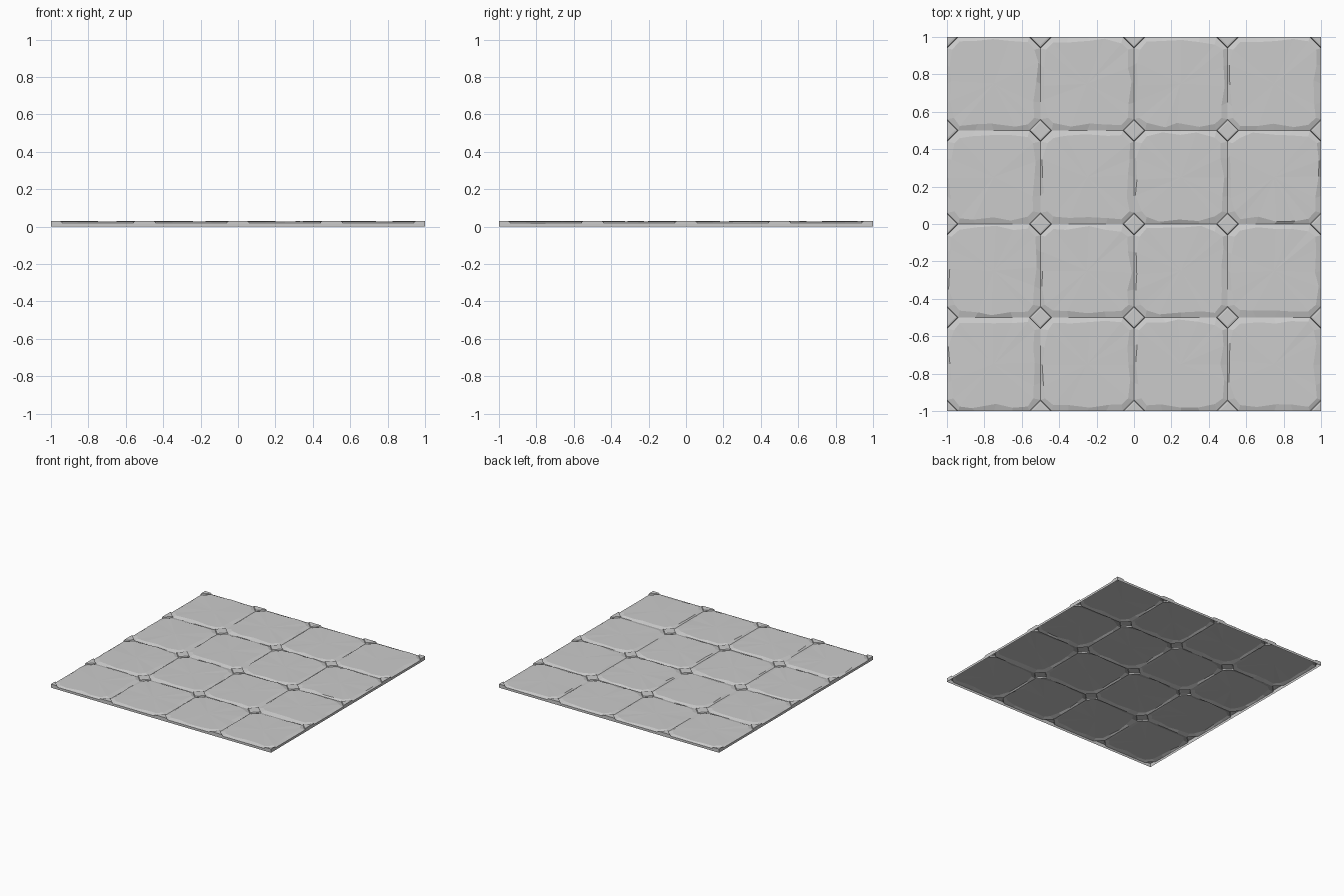
import bpy, bmesh, math, random
from mathutils import Vector

if "Cube" in bpy.data.objects:
    bpy.data.objects.remove(bpy.data.objects["Cube"])

random.seed(4)
GROOVE, TOP = 0.019, 0.028   # groove height and tile face height
HALF, CUT = 0.25, 0.06       # half tile size, corner cut


def make_object(name, bm):
    bmesh.ops.recalc_face_normals(bm, faces=bm.faces)
    if sum(f.normal.z * f.calc_area() for f in bm.faces) < 0:
        bmesh.ops.reverse_faces(bm, faces=bm.faces)
    mesh = bpy.data.meshes.new(name)
    bm.to_mesh(mesh)
    bm.free()
    obj = bpy.data.objects.new(name, mesh)
    bpy.context.collection.objects.link(obj)


def on_border(a, b):
    return any(abs(abs(a[i]) - 1) < 1e-4 and abs(a[i] - b[i]) < 1e-4 for i in (0, 1))


def skirt(bm, v1, v2):
    # Outer wall down to the floor below a border edge
    if on_border(v1.co, v2.co):
        low = [bm.verts.new((v.co.x, v.co.y, 0)) for v in (v2, v1)]
        bm.faces.new((v1, v2, *low))


def loft(bm, outer, inner, center):
    # Bevel ring plus a faceted top fan
    n = len(outer)
    o = [bm.verts.new(p) for p in outer]
    i = [bm.verts.new(p) for p in inner]
    c = bm.verts.new(center)
    for k in range(n):
        j = (k + 1) % n
        bm.faces.new((o[k], o[j], i[j], i[k]))
        bm.faces.new((i[k], i[j], c))
    for k in range(n):
        skirt(bm, o[k], o[(k + 1) % n])


# Worn tile with cut corners and uneven bevels
def tile(cx, cy):
    bm = bmesh.new()
    outer, inner = [], []
    widths = (0.027, 0.028, 0.022, 0.016)   # bottom, right, top, left
    for side in range(4):
        ang = side * math.pi / 2
        c, s = round(math.cos(ang)), round(math.sin(ang))
        e = HALF - CUT
        for t in (-e, -0.1, 0, 0.1, e):
            w = widths[side] * random.uniform(0.4, 1.5)
            ti = t * 0.96 if abs(t) == e else t + random.uniform(-0.02, 0.02)
            if abs(t) == e:
                w = 0.03 + random.uniform(-0.008, 0.012)
            for pts, x, y, z in ((outer, t, -HALF, GROOVE),
                                 (inner, ti, -HALF + w, TOP + random.uniform(-.001, .001))):
                pts.append(Vector((cx + c * x - s * y, cy + s * x + c * y, z)))
    loft(bm, outer, inner, (cx, cy, TOP + 0.0005))
    make_object("floor_tile", bm)


# Small diamond inset, halved or quartered at the border
def diamond(cx, cy):
    bm = bmesh.new()
    dirs = ((1, 0), (0, 1), (-1, 0), (0, -1))
    rings = [[bm.verts.new((cx + r * x, cy + r * y, z)) for x, y in dirs]
             for r, z in ((CUT, GROOVE), (0.056, 0.028), (0.043, 0.030))]
    for a, b in zip(rings, rings[1:]):
        for k in range(4):
            j = (k + 1) % 4
            bm.faces.new((a[k], a[j], b[j], b[k]))
    bm.faces.new(rings[-1])
    for axis in (0, 1):
        val = (cx, cy)[axis]
        if abs(val) > 0.9:
            n = Vector((0, 0, 0))
            n[axis] = math.copysign(1, val)
            bmesh.ops.bisect_plane(bm, geom=bm.verts[:] + bm.edges[:] + bm.faces[:],
                                   plane_co=n, plane_no=n, clear_outer=True)
    for e in [e for e in bm.edges if e.is_boundary]:
        skirt(bm, *e.verts)
    make_object("corner_diamond", bm)


for i in range(4):
    for j in range(4):
        tile(-0.75 + 0.5 * i, -0.75 + 0.5 * j)
for i in range(5):
    for j in range(5):
        diamond(-1 + 0.5 * i, -1 + 0.5 * j)
